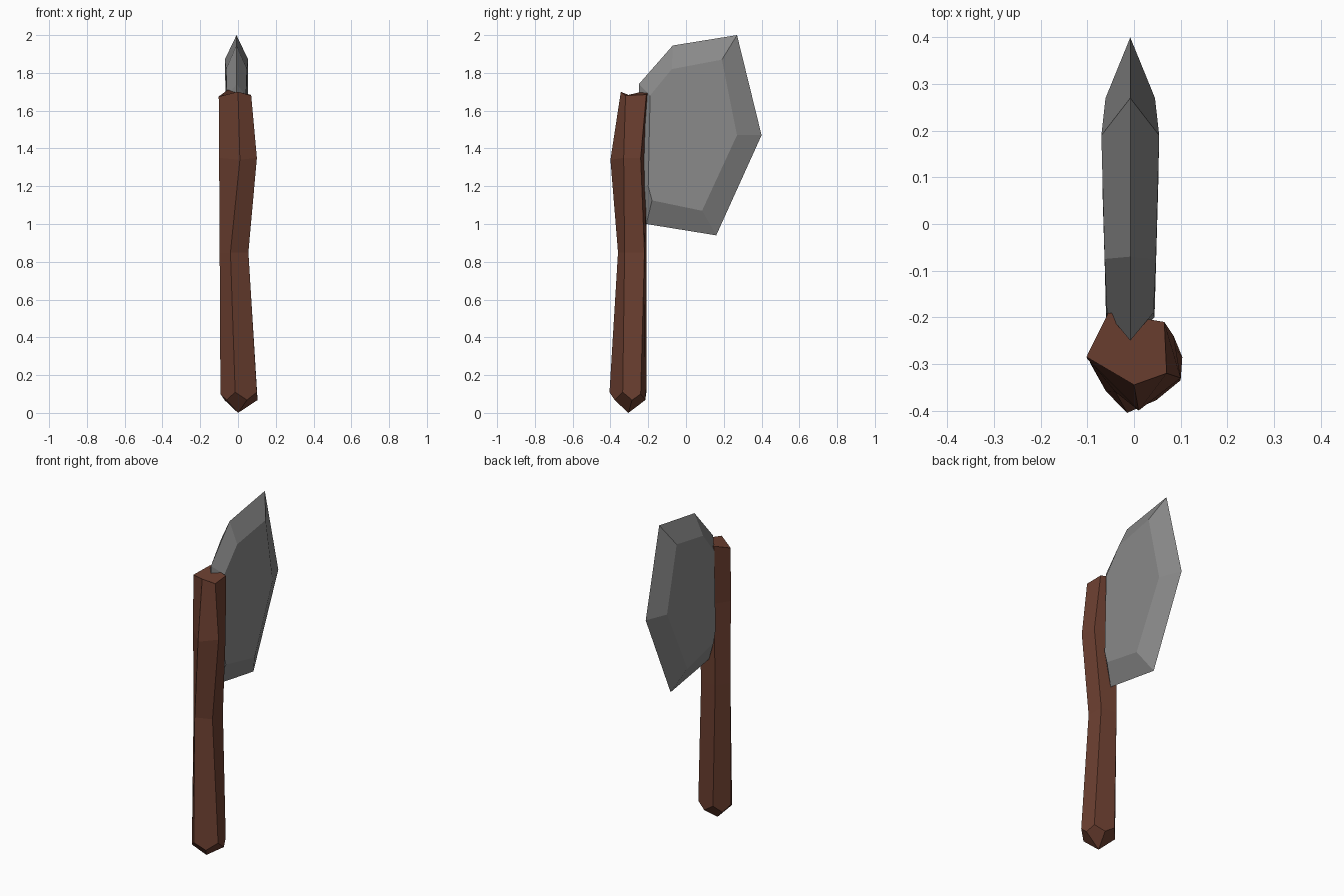
import bpy, bmesh

if "Cube" in bpy.data.objects:
    bpy.data.objects.remove(bpy.data.objects["Cube"])


def material(name, rgb):
    m = bpy.data.materials.new(name)
    m.diffuse_color = (*rgb, 1.0)
    m.use_nodes = True
    m.node_tree.nodes["Principled BSDF"].inputs["Base Color"].default_value = m.diffuse_color
    return m


def finish(name, bm, mat):
    bmesh.ops.recalc_face_normals(bm, faces=bm.faces[:])
    me = bpy.data.meshes.new(name)
    bm.to_mesh(me)
    bm.free()
    me.materials.append(mat)
    ob = bpy.data.objects.new(name, me)
    bpy.context.collection.objects.link(ob)
    return ob


wood = material("brown wood", (0.15, 0.05, 0.03))
steel = material("grey steel", (0.25, 0.25, 0.25))

# Handle: uneven five-sided shaft, corners front, right, back right, back left, left
rings = [
    [(-.015, -.405, .11), (.10, -.335, .11), (.085, -.24, .10), (-.035, -.21, .11), (-.093, -.30, .10)],
    [(-.04, -.36, .85), (.055, -.325, .85), (.052, -.22, .85), (-.05, -.21, .85), (-.097, -.29, .85)],
    [(.01, -.40, 1.34), (.10, -.33, 1.35), (.085, -.24, 1.35), (-.045, -.205, 1.35), (-.10, -.29, 1.35)],
    [(0, -.345, 1.70), (.07, -.32, 1.68), (.065, -.21, 1.685), (-.055, -.19, 1.71), (-.102, -.285, 1.675)],
]
bm = bmesh.new()
rows = [[bm.verts.new(p) for p in ring] for ring in rings]
tip = bm.verts.new((0, -.305, 0))
# low points between the corners give the pointed, faceted butt
low = []
for i in range(5):
    a, b = rows[0][i].co, rows[0][(i + 1) % 5].co
    m = (a + b) / 2
    low.append(bm.verts.new((m.x * 1.12, -.305 + (m.y + .305) * 1.12, .068)))
for i in range(5):
    j = (i + 1) % 5
    bm.faces.new((tip, low[i - 1], rows[0][i], low[i]))
    bm.faces.new((rows[0][i], low[i], rows[0][j], rows[1][j], rows[1][i]))
    for lower, upper in zip(rows[1:], rows[2:]):
        bm.faces.new((lower[i], lower[j], upper[j], upper[i]))
bm.faces.new(rows[-1])
finish("handle", bm, wood)

# Blade: sharp outline (y, z) bevelled to a raised face (y, z, half thickness) on each side
edge = [(-.25, 1.74), (-.07, 1.945), (.27, 2.0), (.40, 1.47), (.16, .94), (-.21, 1.0), (-.25, 1.2)]
face = [(-.19, 1.68, .05), (-.075, 1.82, .055), (.19, 1.87, .062), (.27, 1.47, .053),
        (.085, 1.07, .06), (-.18, 1.125, .052), (-.20, 1.2, .052)]
CX = -.008
bm = bmesh.new()
rim = [bm.verts.new((CX, y, z)) for y, z in edge]
for side in (-1, 1):
    inner = [bm.verts.new((CX + side * t, y, z)) for y, z, t in face]
    bm.faces.new(inner)
    for i in range(len(rim)):
        j = (i + 1) % len(rim)
        bm.faces.new((rim[i], rim[j], inner[j], inner[i]))
finish("blade", bm, steel)
